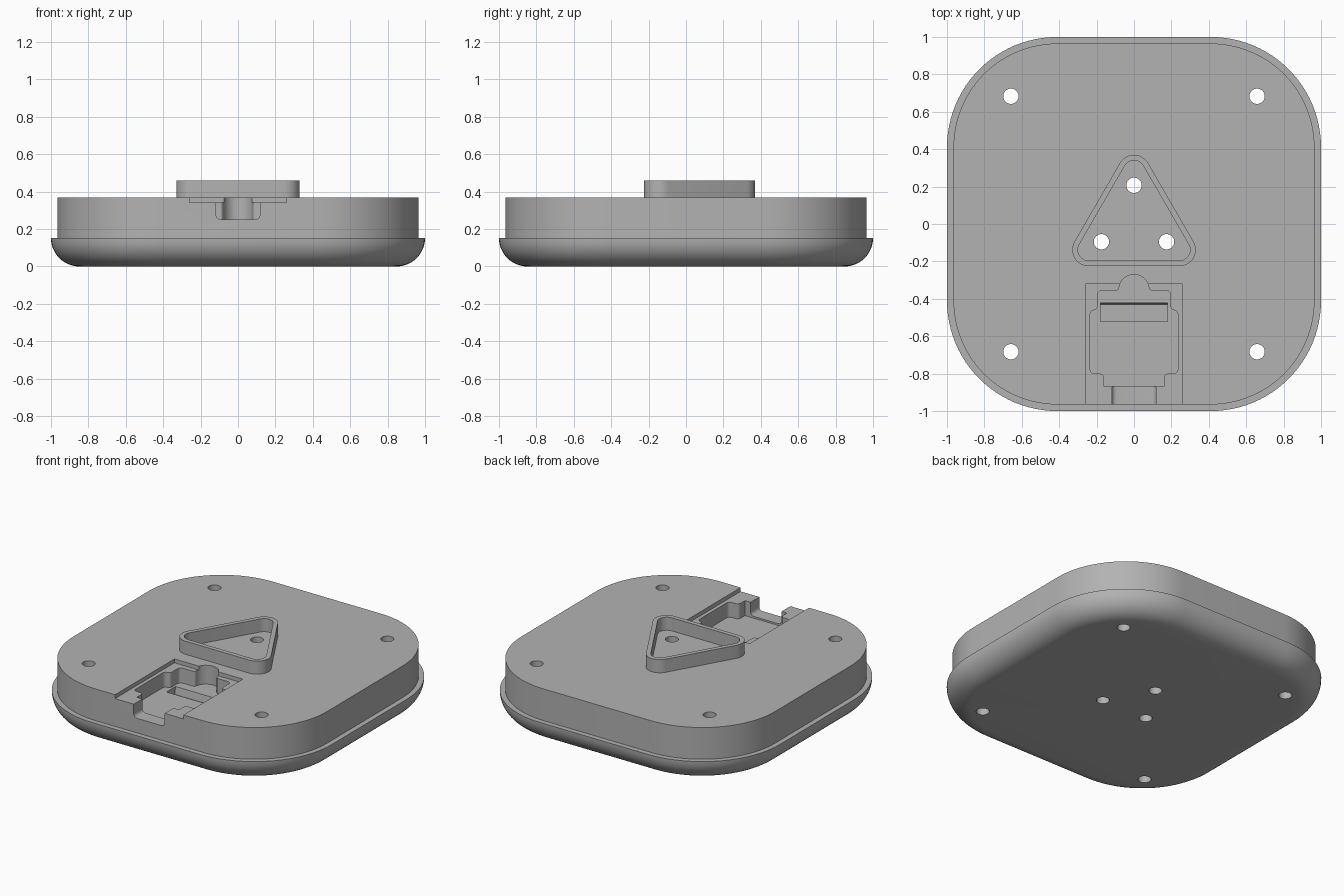
import bpy, bmesh, math
from mathutils import Vector

cube = bpy.data.objects.get("Cube")
if cube:
    bpy.data.objects.remove(cube, do_unlink=True)

grey = bpy.data.materials.new("plain grey")
grey.use_nodes = True
colour = (0.45, 0.45, 0.45, 1)
grey.diffuse_color = colour
grey.node_tree.nodes["Principled BSDF"].inputs["Base Color"].default_value = colour


def rounded(corners, steps=8):
    """Outline from (x, y, radius) corners, each replaced by an arc."""
    out = []
    for i, (x, y, r) in enumerate(corners):
        p = Vector((x, y))
        if r == 0:
            out.append(p)
            continue
        a = (Vector(corners[i - 1][:2]) - p).normalized()
        b = (Vector(corners[(i + 1) % len(corners)][:2]) - p).normalized()
        half = a.angle(b) / 2
        centre = p + (a + b).normalized() * (r / math.sin(half))
        start = p + a * (r / math.tan(half)) - centre
        end = p + b * (r / math.tan(half)) - centre
        turn = start.angle_signed(end)
        for k in range(steps + 1):
            t = -turn * k / steps
            c, s = math.cos(t), math.sin(t)
            out.append(centre + Vector((start.x * c - start.y * s, start.x * s + start.y * c)))
    return out


def square(half, r):
    return rounded([(half, -half, r), (half, half, r), (-half, half, r), (-half, -half, r)], 24)


def loft(name, layers, closed_loop=False):
    """Skin a stack of (outline, z) layers, capped or joined end to start."""
    bm = bmesh.new()
    rings = [[bm.verts.new((p.x, p.y, z)) for p in outline] for outline, z in layers]
    pairs = list(zip(rings, rings[1:]))
    if closed_loop:
        pairs.append((rings[-1], rings[0]))
    else:
        bm.faces.new(rings[0])
        bm.faces.new(rings[-1])
    n = len(rings[0])
    for low, high in pairs:
        for i in range(n):
            j = (i + 1) % n
            bm.faces.new((low[i], low[j], high[j], high[i]))
    bmesh.ops.recalc_face_normals(bm, faces=bm.faces)
    mesh = bpy.data.meshes.new(name)
    bm.to_mesh(mesh)
    bm.free()
    mesh.materials.append(grey)
    obj = bpy.data.objects.new(name, mesh)
    bpy.context.collection.objects.link(obj)
    return obj


def activate(obj):
    bpy.ops.object.select_all(action='DESELECT')
    obj.select_set(True)
    bpy.context.view_layer.objects.active = obj


def cut(target, cutter):
    mod = target.modifiers.new("cut", 'BOOLEAN')
    mod.operation, mod.solver, mod.object = 'DIFFERENCE', 'EXACT', cutter
    activate(target)
    bpy.ops.object.modifier_apply(modifier=mod.name)
    bpy.data.objects.remove(cutter, do_unlink=True)


def box_outline(x, y0, y1):
    return rounded([(x, y0, 0), (x, y1, 0), (-x, y1, 0), (-x, y0, 0)])


# Body: rounded bottom edge, narrow lip, upright upper wall
LIP, TOP = 0.152, 0.37
layers = []
for k in range(13):
    a = math.pi / 2 * k / 12
    inset = LIP * (1 - math.sin(a))
    layers.append((square(1 - inset, 0.59 - inset), LIP * (1 - math.cos(a))))
layers += [(square(0.965, 0.555), LIP), (square(0.965, 0.555), TOP)]
body = loft("body", layers)

# Shallow cover step, open at the front
step = box_outline(0.26, -1.1, -0.32)
cut(body, loft("step_cutter", [(step, 0.343), (step, 0.6)]))

# Socket pocket with a finger notch at its back
side = [(0.08, -0.27, 0.079), (0.08, -0.355, 0.015), (0.195, -0.355, 0.025),
        (0.195, -0.46, 0.02), (0.235, -0.46, 0.025), (0.235, -0.80, 0.025),
        (0.16, -0.80, 0.025), (0.16, -0.87, 0)]
pocket = rounded(side + [(-x, y, r) for x, y, r in reversed(side)])
cut(body, loft("pocket_cutter", [(pocket, 0.24), (pocket, 0.6)]))

# Cable channel with rounded lower edges
channel = []
for k in range(7):
    a = math.pi / 2 * k / 6
    channel.append((box_outline(0.118 - 0.025 * (1 - math.sin(a)), -1.1, -0.84),
                    0.252 + 0.025 * (1 - math.cos(a))))
channel.append((box_outline(0.118, -1.1, -0.84), 0.6))
cut(body, loft("channel_cutter", channel))

# Slot in the pocket floor with a leaning back wall
cut(body, loft("slot_cutter", [(box_outline(0.18, -0.52, -0.43), 0.19),
                               (box_outline(0.18, -0.52, -0.418), 0.26)]))

# Through holes: four at the corners, three inside the triangle
holes = [(sx * 0.658, sy * 0.683) for sx in (-1, 1) for sy in (-1, 1)]
holes += [(0, 0.207), (-0.174, -0.095), (0.174, -0.095)]
for x, y in holes:
    circle = [Vector((x + 0.041 * math.cos(t * math.pi / 16), y + 0.041 * math.sin(t * math.pi / 16)))
              for t in range(32)]
    cut(body, loft("hole_cutter", [(circle, -0.1), (circle, 0.6)]))


# Raised triangular rim
def triangle(r):
    cx, cy, top = 0.243, -0.138, 0.283
    return rounded([(-cx - r * math.sqrt(3), cy - r, r), (cx + r * math.sqrt(3), cy - r, r),
                    (0, top + 2 * r, r)], 12)


outer, inner = triangle(0.087), triangle(0.057)
rim = loft("triangle_rim", [(outer, 0.36), (outer, 0.46), (inner, 0.46), (inner, 0.36)], True)

for obj in (body, rim):
    activate(obj)
    bpy.ops.object.shade_smooth_by_angle(angle=math.radians(30))
